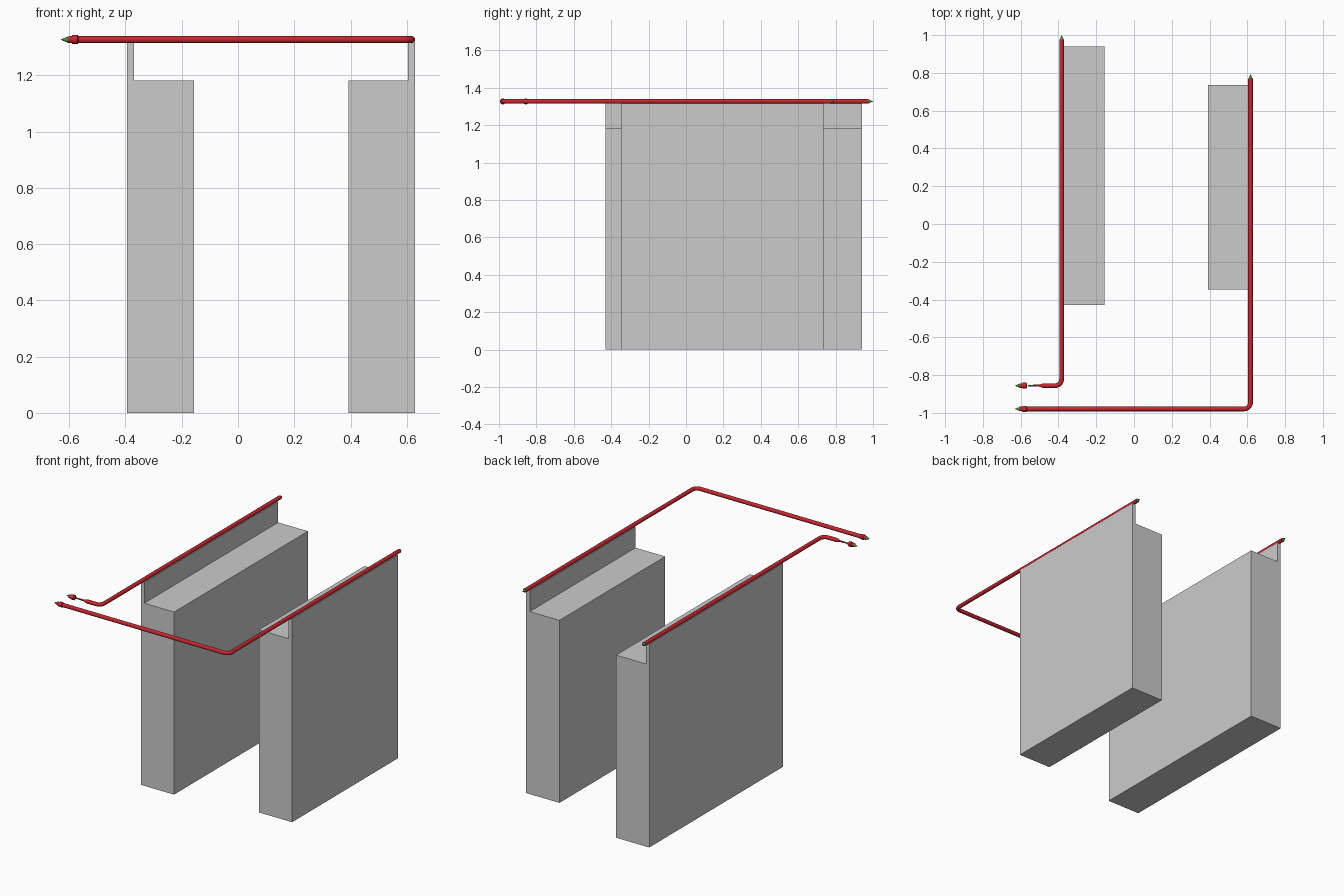
import bpy, bmesh
from math import sin, cos, pi, radians

if "Cube" in bpy.data.objects:
    bpy.data.objects.remove(bpy.data.objects["Cube"])

RAIL_Z, R = 1.327, 0.0125


def material(name, rgb):
    m = bpy.data.materials.new(name)
    m.diffuse_color = (*rgb, 1)
    m.use_nodes = True
    m.node_tree.nodes["Principled BSDF"].inputs["Base Color"].default_value = m.diffuse_color
    return m


red = material("red", (0.55, 0.02, 0.03))
green = material("green", (0.03, 0.40, 0.05))


def wall(name, profile, y0, y1):
    """Extrude an x-z profile along y."""
    bm = bmesh.new()
    face = bm.faces.new([bm.verts.new((x, y0, z)) for x, z in profile])
    ext = bmesh.ops.extrude_face_region(bm, geom=[face])["geom"]
    verts = [v for v in ext if isinstance(v, bmesh.types.BMVert)]
    bmesh.ops.translate(bm, verts=verts, vec=(0, y1 - y0, 0))
    bmesh.ops.recalc_face_normals(bm, faces=bm.faces)
    me = bpy.data.meshes.new(name)
    bm.to_mesh(me)
    bm.free()
    bpy.context.collection.objects.link(bpy.data.objects.new(name, me))


def tube(name, points, mat):
    """Round tube through (x, y, radius) points at rail height."""
    cu = bpy.data.curves.new(name, "CURVE")
    cu.dimensions = "3D"
    cu.bevel_depth = 1
    cu.bevel_resolution = 6
    cu.use_fill_caps = True
    sp = cu.splines.new("POLY")
    sp.points.add(len(points) - 1)
    for p, (x, y, r) in zip(sp.points, points):
        p.co = (x, y, RAIL_Z, 1)
        p.radius = r
    cu.materials.append(mat)
    ob = bpy.data.objects.new(name, cu)
    bpy.context.collection.objects.link(ob)
    bpy.ops.object.select_all(action="DESELECT")
    ob.select_set(True)
    bpy.context.view_layer.objects.active = ob
    bpy.ops.object.convert(target="MESH")
    bpy.ops.object.shade_smooth_by_angle(angle=radians(40))


def rail(side, x, y_back, y_front, x_end, bend=0.035):
    # red sleeve with a rounded corner
    arc = [(x - bend + bend * cos(a), y_front + bend - bend * sin(a), R)
           for a in [i * pi / 16 for i in range(9)]]
    tube(side + "_cable_sleeve",
         [(x, y_back, R)] + arc + [(x_end + 0.02, y_front, R), (x_end, y_front, R * 0.5)], red)
    # green core running inside, bare near the connector
    if x_end > -0.55:
        tube(side + "_cable_core", [(x_end + 0.03, y_front, 0.0045), (-0.56, y_front, 0.0045)], green)
        tube(side + "_core_cover", [(x_end + 0.03, y_front, 0.006), (-0.535, y_front, 0.005)], red)
    # connector collar and pointed tips
    tube(side + "_collar",
         [(-0.566, y_front, 0.010), (-0.570, y_front, 0.016), (-0.590, y_front, 0.016),
          (-0.591, y_front, 0.0125), (-0.607, y_front, 0.0115)], red)
    tube(side + "_front_tip", [(-0.600, y_front, 0.010), (-0.607, y_front, 0.010), (-0.629, y_front, 0.001)], green)
    tube(side + "_back_tip", [(x, y_back - 0.01, 0.010), (x, y_back, 0.010), (x, y_back + 0.022, 0.001)], green)


# stepped walls with a thin upstand on the outer edge
wall("left_wall", [(-0.395, 0), (-0.157, 0), (-0.157, 1.182), (-0.370, 1.182),
                   (-0.370, 1.317), (-0.395, 1.317)], -0.43, 0.94)
wall("right_wall", [(0.63, 0), (0.392, 0), (0.392, 1.182), (0.604, 1.182),
                    (0.604, 1.317), (0.63, 1.317)], -0.347, 0.735)

# cables along the tops of the upstands
rail("left", -0.383, 0.977, -0.856, -0.50)
rail("right", 0.617, 0.770, -0.979, -0.59)
